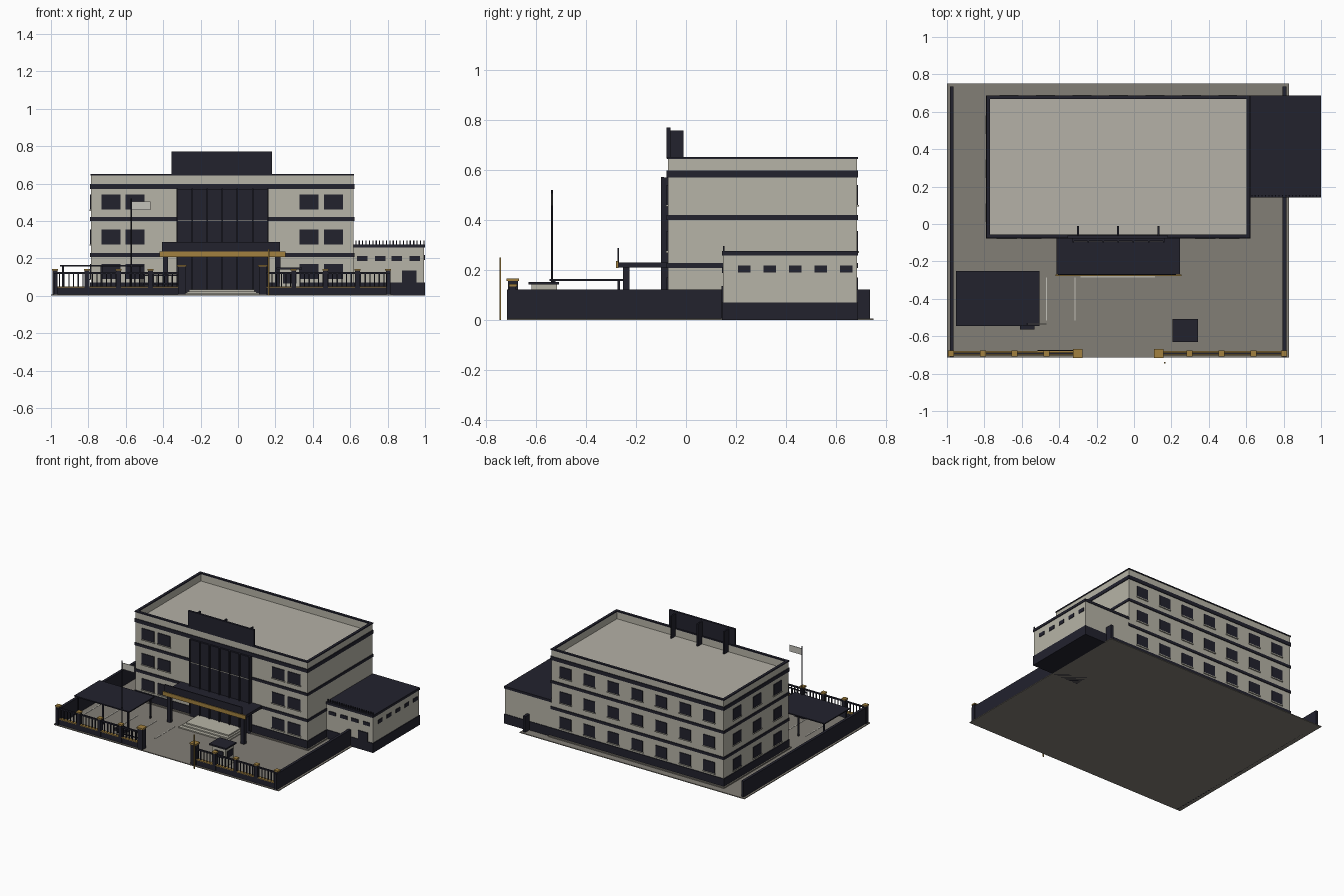
import bpy, bmesh


def material(name, rgb):
    m = bpy.data.materials.new(name)
    m.diffuse_color = (*rgb, 1)
    return m


WALL = material("stone_wall", (0.47, 0.455, 0.385))
ROOF = material("roof_grey", (0.46, 0.44, 0.385))
DARK = material("dark_navy", (0.016, 0.016, 0.027))
PAVE = material("paving", (0.225, 0.21, 0.18))
GOLD = material("gold_trim", (0.36, 0.22, 0.05))
PALE = material("pale_paint", (0.55, 0.54, 0.49))


def boxes(name, mat, items):
    """One object made of boxes given as (x0, x1, y0, y1, z0, z1)."""
    bm = bmesh.new()
    for x0, x1, y0, y1, z0, z1 in items:
        for v in bmesh.ops.create_cube(bm, size=1)["verts"]:
            v.co = (x1 if v.co.x > 0 else x0,
                    y1 if v.co.y > 0 else y0,
                    z1 if v.co.z > 0 else z0)
    mesh = bpy.data.meshes.new(name)
    bm.to_mesh(mesh)
    bm.free()
    mesh.materials.append(mat)
    ob = bpy.data.objects.new(name, mesh)
    bpy.context.collection.objects.link(ob)
    return ob


def cylinder(name, mat, x, y, z0, z1, r):
    bpy.ops.mesh.primitive_cylinder_add(vertices=10, radius=r, depth=z1 - z0,
                                        location=(x, y, (z0 + z1) / 2))
    ob = bpy.context.object
    ob.name = name
    ob.data.materials.append(mat)
    bpy.ops.object.shade_smooth_by_angle()


def ring(x0, x1, y0, y1, z0, z1, t):
    """Four boxes forming a rectangular frame of thickness t."""
    return [(x0, x1, y0, y0 + t, z0, z1), (x0, x1, y1 - t, y1, z0, z1),
            (x0, x0 + t, y0 + t, y1 - t, z0, z1),
            (x1 - t, x1, y0 + t, y1 - t, z0, z1)]


# Site slab and side boundary walls
boxes("ground_slab", PAVE, [(-1, 0.83, -0.715, 0.75, 0, 0.006)])
boxes("side_boundary_walls", DARK, [(-0.985, -0.965, -0.715, 0.735, 0, 0.122),
                                    (0.795, 0.815, -0.715, 0.735, 0, 0.122)])

# Main block: body, parapet, roof, bands
X0, X1, Y0, Y1 = -0.785, 0.617, -0.072, 0.683
boxes("main_block", WALL, [(X0, X1, Y0, Y1, 0.006, 0.585)])
boxes("roof_deck", ROOF, [(X0 + .01, X1 - .01, Y0 + .01, Y1 - .01, 0.585, 0.592)])
boxes("parapet", WALL, ring(X0, X1, Y0, Y1, 0.585, 0.643, 0.014))
boxes("parapet_cap", DARK, ring(X0 - .004, X1 + .004, Y0 - .004, Y1 + .004,
                                0.643, 0.651, 0.02))
bands = []
for z0, z1 in ((0.006, 0.07), (0.208, 0.228), (0.4, 0.42), (0.57, 0.597)):
    bands += ring(X0 - .005, X1 + .005, Y0 - .005, Y1 + .005, z0, z1, 0.008)
boxes("floor_bands", DARK, bands)
boxes("apron", PAVE, [(X0 - .015, X1 + .015, Y0 - .015, Y1 + .017, 0.006, 0.014)])

# Windows: front pairs, rear row of seven, left row of three
panes, sills = [], []
for z in (0.09, 0.275, 0.46):
    top = z + 0.08
    for x in (-0.68, -0.55, 0.38, 0.51):
        panes.append((x - .051, x + .051, Y0 - .005, Y0 + .002, z, top))
        sills.append((x - .055, x + .055, Y0 - .008, Y0, z - .007, z))
    for i in range(7):
        x = -0.083 + 0.195 * (i - 3)
        panes.append((x - .046, x + .046, Y1 - .002, Y1 + .005, z, top))
        sills.append((x - .05, x + .05, Y1, Y1 + .008, z - .007, z))
    for y in (0.06, 0.295, 0.53):
        panes.append((X0 - .005, X0 + .002, y - .046, y + .046, z, top))
        sills.append((X0 - .008, X0, y - .05, y + .05, z - .007, z))
boxes("windows", DARK, panes)
boxes("window_sills", WALL, sills)

# Central glazed bay with vertical fins
boxes("central_glazing", DARK, [(-0.33, 0.163, -0.09, Y0, 0.006, 0.57)])
boxes("glazing_fins", DARK, [(x - .004, x + .004, -0.1, -0.088, 0.03, 0.572)
                             for x in [-0.326 + 0.0808 * i for i in range(7)]])
boxes("glazing_line", WALL, [(-0.326, 0.16, -0.093, -0.089, 0.402, 0.406)])

# Rooftop sign board and braces
boxes("roof_board", DARK, [(-0.355, 0.183, -0.077, -0.062, 0.645, 0.77)])
boxes("board_braces", DARK, [(x - .005, x + .005, -0.064, -0.01, 0.59, 0.757)
                             for x in (-0.3, -0.085, 0.13)])

# Entrance canopy, columns and steps
boxes("entrance_canopy", DARK, [(-0.415, 0.247, -0.27, Y0, 0.21, 0.23)])
boxes("canopy_board", DARK, [(-0.405, 0.225, -0.274, -0.267, 0.23, 0.288)])
boxes("canopy_gold_edge", GOLD, [(-0.42, 0.255, -0.279, -0.269, 0.207, 0.236)])
boxes("canopy_columns", DARK, [(x - .014, x + .014, -0.252, -0.225, 0.006, 0.21)
                               for x in (-0.388, 0.212)])
boxes("entrance_steps", WALL, [(-0.285 + .012 * i, 0.112 - .012 * i,
                                -0.285 + .025 * i, -0.08, 0.006, 0.014 + .009 * i)
                               for i in range(3)])

# Side annex
boxes("annex", WALL, [(X1, 0.995, 0.148, Y1, 0.006, 0.258)])
boxes("annex_roof", DARK, [(X1, 1.0, 0.143, 0.687, 0.257, 0.275)])
boxes("annex_base", DARK, [(X1, 1.0, 0.143, 0.687, 0, 0.07)])
boxes("annex_roof_spikes", DARK, [(x - .003, x + .003, 0.148, 0.154, 0.27, 0.295)
                                  for x in [0.63 + 0.0182 * i for i in range(21)]])
boxes("annex_windows", DARK,
      [(0.99, 0.999, y - .025, y + .025, 0.19, 0.217)
       for y in [0.232 + 0.102 * i for i in range(5)]] +
      [(x - .028, x + .028, 0.143, 0.15, 0.187, 0.212)
       for x in (0.665, 0.76, 0.85, 0.945)])
boxes("annex_door", DARK, [(0.877, 0.955, 0.141, 0.15, 0.006, 0.135)])

# Front fence: low wall, rails, bars, posts with gold caps
wall, trim, rails, posts, caps = [], [], [], [], []
FY = -0.692
for x0, x1, small, gate in ((-0.98, -0.3, (-0.978, -0.808, -0.638, -0.468), -0.3),
                            (0.132, 0.805, (0.298, 0.468, 0.638, 0.803), 0.132)):
    wall.append((x0, x1, FY - .01, FY + .01, 0.006, 0.044))
    trim.append((x0, x1, FY - .012, FY + .012, 0.044, 0.05))
    rails.append((x0, x1, FY - .005, FY + .005, 0.116, 0.126))
    n = int((x1 - x0) / 0.0245)
    for i in range(1, n):
        x = x0 + (x1 - x0) * i / n
        rails.append((x - .003, x + .003, FY - .003, FY + .003, 0.05, 0.118))
    for x in small:
        posts.append((x - .013, x + .013, FY - .013, FY + .013, 0.006, 0.134))
        caps.append((x - .016, x + .016, FY - .016, FY + .016, 0.134, 0.143))
    posts.append((gate - .02, gate + .02, FY - .02, FY + .02, 0.006, 0.155))
    caps.append((gate - .025, gate + .025, FY - .025, FY + .025, 0.155, 0.165))
boxes("fence_wall", DARK, wall)
boxes("fence_gold_trim", GOLD, trim)
boxes("fence_rails_and_bars", DARK, rails)
boxes("fence_posts", DARK, posts)
boxes("post_caps", GOLD, caps)

# Open sliding gate and raised barrier arm
boxes("sliding_gate", DARK, [(-0.515, -0.31, -0.679, -0.674, z, z + .008)
                             for z in (0.015, 0.06, 0.105)] +
      [(x, x + .005, -0.679, -0.674, 0.015, 0.11)
       for x in [-0.515 + 0.04 * i for i in range(6)]])
boxes("barrier_arm", GOLD, [(0.161, 0.168, -0.746, -0.739, 0, 0.25)])

# Guard booth
boxes("booth_body", WALL, [(0.222, 0.33, -0.617, -0.515, 0.006, 0.141)])
boxes("booth_roof", DARK, [(0.205, 0.343, -0.63, -0.508, 0.141, 0.152)])
boxes("booth_windows", DARK, [(0.24, 0.312, -0.62, -0.512, 0.065, 0.115),
                              (0.219, 0.333, -0.6, -0.532, 0.065, 0.115)])

# Parking shelter and bay lines
boxes("shelter_roof", DARK, [(-0.953, -0.505, -0.545, -0.25, 0.156, 0.164)])
boxes("shelter_posts", DARK, [(x - .005, x + .005, y - .005, y + .005, 0.006, 0.158)
                              for x in (-0.935, -0.73, -0.525)
                              for y in (-0.527, -0.268)])
boxes("bay_lines", PALE, [(x - .003, x + .003, -0.515, -0.285, 0.006, 0.008)
                          for x in [-0.315 - 0.152 * i for i in range(5)]])

# Flagpole
boxes("flagpole_base", DARK, [(-0.61, -0.532, -0.565, -0.505, 0.006, 0.025)])
cylinder("flagpole", DARK, -0.57, -0.535, 0.02, 0.52, 0.004)
boxes("flag", PALE, [(-0.567, -0.468, -0.537, -0.533, 0.458, 0.505)])
